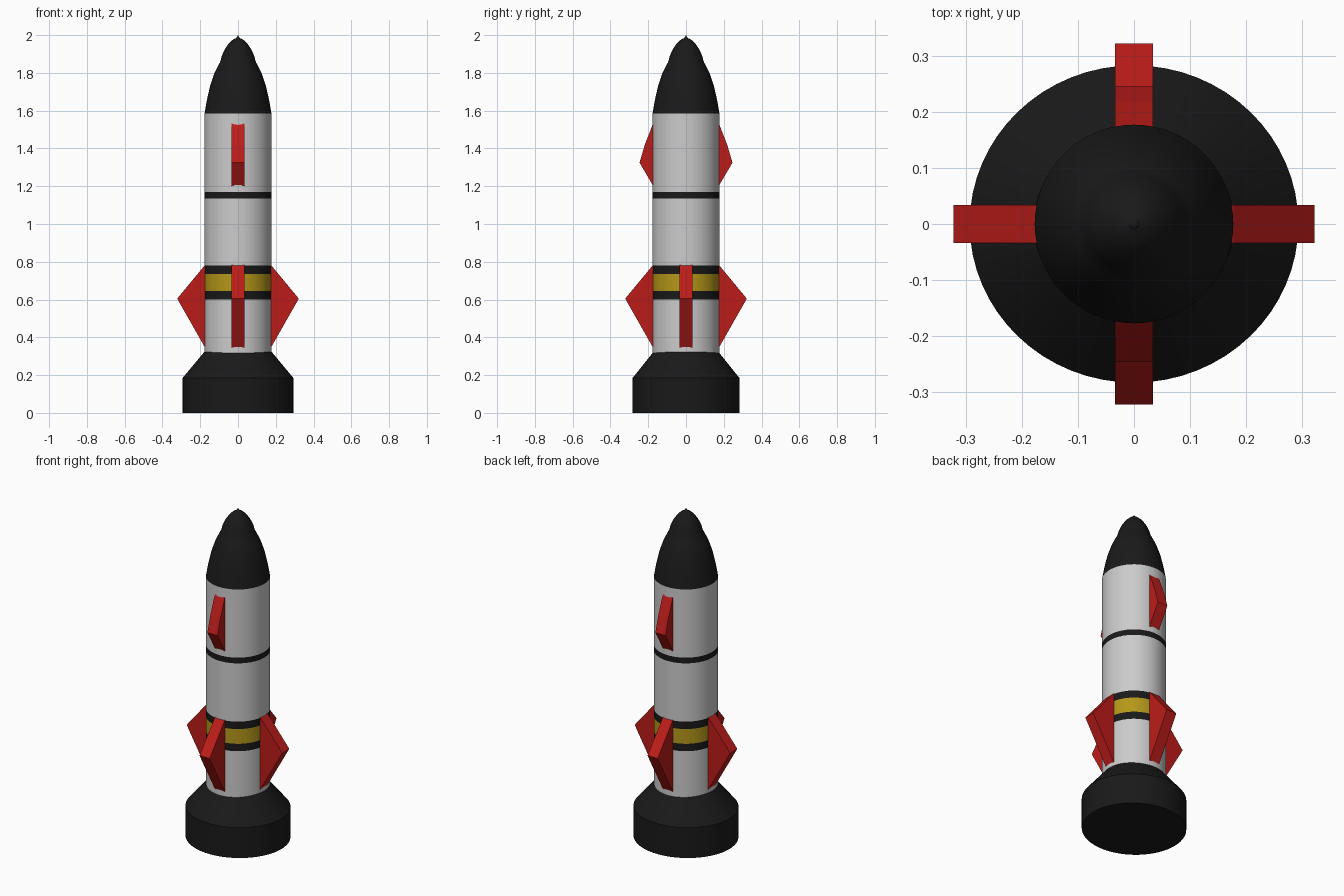
import bpy, bmesh, math
from mathutils import Matrix

if "Cube" in bpy.data.objects:
    bpy.data.objects.remove(bpy.data.objects["Cube"])

SEG = 64
R = 0.177  # body radius


def material(name, rgb):
    m = bpy.data.materials.new(name)
    m.diffuse_color = (*rgb, 1)
    m.use_nodes = True
    m.node_tree.nodes["Principled BSDF"].inputs["Base Color"].default_value = m.diffuse_color
    return m


WHITE = material("white", (0.8, 0.8, 0.8))
BLACK = material("black", (0.01, 0.01, 0.01))
YELLOW = material("yellow", (0.46, 0.31, 0.01))
RED = material("red", (0.5, 0.012, 0.01))


def finish(bm, name, mat, smooth):
    bmesh.ops.recalc_face_normals(bm, faces=bm.faces)
    mesh = bpy.data.meshes.new(name)
    bm.to_mesh(mesh)
    bm.free()
    mesh.materials.append(mat)
    ob = bpy.data.objects.new(name, mesh)
    bpy.context.collection.objects.link(ob)
    if smooth:
        bpy.ops.object.select_all(action='DESELECT')
        ob.select_set(True)
        bpy.context.view_layer.objects.active = ob
        bpy.ops.object.shade_smooth_by_angle(angle=math.radians(25))
    return ob


def lathe(name, profile, mat, y_scale=1.0):
    """Turn (radius, z) points around z."""
    bm = bmesh.new()
    vs = [bm.verts.new((r, 0, z)) for r, z in profile]
    es = [bm.edges.new(p) for p in zip(vs, vs[1:])]
    bmesh.ops.spin(bm, geom=vs + es, cent=(0, 0, 0), axis=(0, 0, 1),
                   angle=math.tau, steps=SEG, use_duplicate=False)
    bmesh.ops.remove_doubles(bm, verts=bm.verts, dist=1e-5)
    bmesh.ops.scale(bm, vec=(1, y_scale, 1), verts=bm.verts)
    return finish(bm, name, mat, True)


def fin(name, outline, half, angle):
    """Flat plate from an (radius, z) outline, turned around the body."""
    bm = bmesh.new()
    face = bm.faces.new([bm.verts.new((r, -half, z)) for r, z in outline])
    ext = bmesh.ops.extrude_face_region(bm, geom=[face])
    new = [v for v in ext["geom"] if isinstance(v, bmesh.types.BMVert)]
    bmesh.ops.translate(bm, vec=(0, 2 * half, 0), verts=new)
    bm.transform(Matrix.Rotation(angle, 4, 'Z'))
    return finish(bm, name, RED, False)


# Flared engine skirt, slightly oval
skirt = [(0, 0), (0.293, 0), (0.293, 0.185), (0.178, 0.323), (0, 0.323)]
lathe("engine_skirt", skirt, BLACK, 0.965)

# Body sections and painted bands, stacked from the bottom
sections = [("lower_body", 0.31, 0.60, WHITE),
            ("lower_black_band", 0.60, 0.645, BLACK),
            ("yellow_band", 0.645, 0.735, YELLOW),
            ("middle_black_band", 0.735, 0.78, BLACK),
            ("middle_body", 0.78, 1.135, WHITE),
            ("upper_black_band", 1.135, 1.17, BLACK),
            ("upper_body", 1.17, 1.585, WHITE)]
for name, z0, z1, mat in sections:
    lathe(name, [(R, z0), (R, z1)], mat)

# Nose cone with a stepped cap and small point
nose = [(R, 1.585), (0.165, 1.655), (0.148, 1.73), (0.126, 1.795),
        (0.103, 1.843), (0.095, 1.855), (0.086, 1.89), (0.070, 1.925),
        (0.048, 1.957), (0.026, 1.977), (0.010, 1.984), (0, 2.0)]
lathe("nose_cone", nose, BLACK)

# Four tail fins
tail = [(0.165, 0.33), (R, 0.35), (0.322, 0.605), (R, 0.78), (0.165, 0.79)]
for i in range(4):
    fin(f"tail_fin_{i + 1}", tail, 0.034, i * math.pi / 2)

# Two small upper fins, front and back
upper = [(0.165, 1.19), (R, 1.207), (0.246, 1.325), (0.218, 1.42),
         (R, 1.525), (0.165, 1.55)]
for name, s in (("front_upper_fin", -1), ("back_upper_fin", 1)):
    fin(name, upper, 0.034, s * math.pi / 2)
